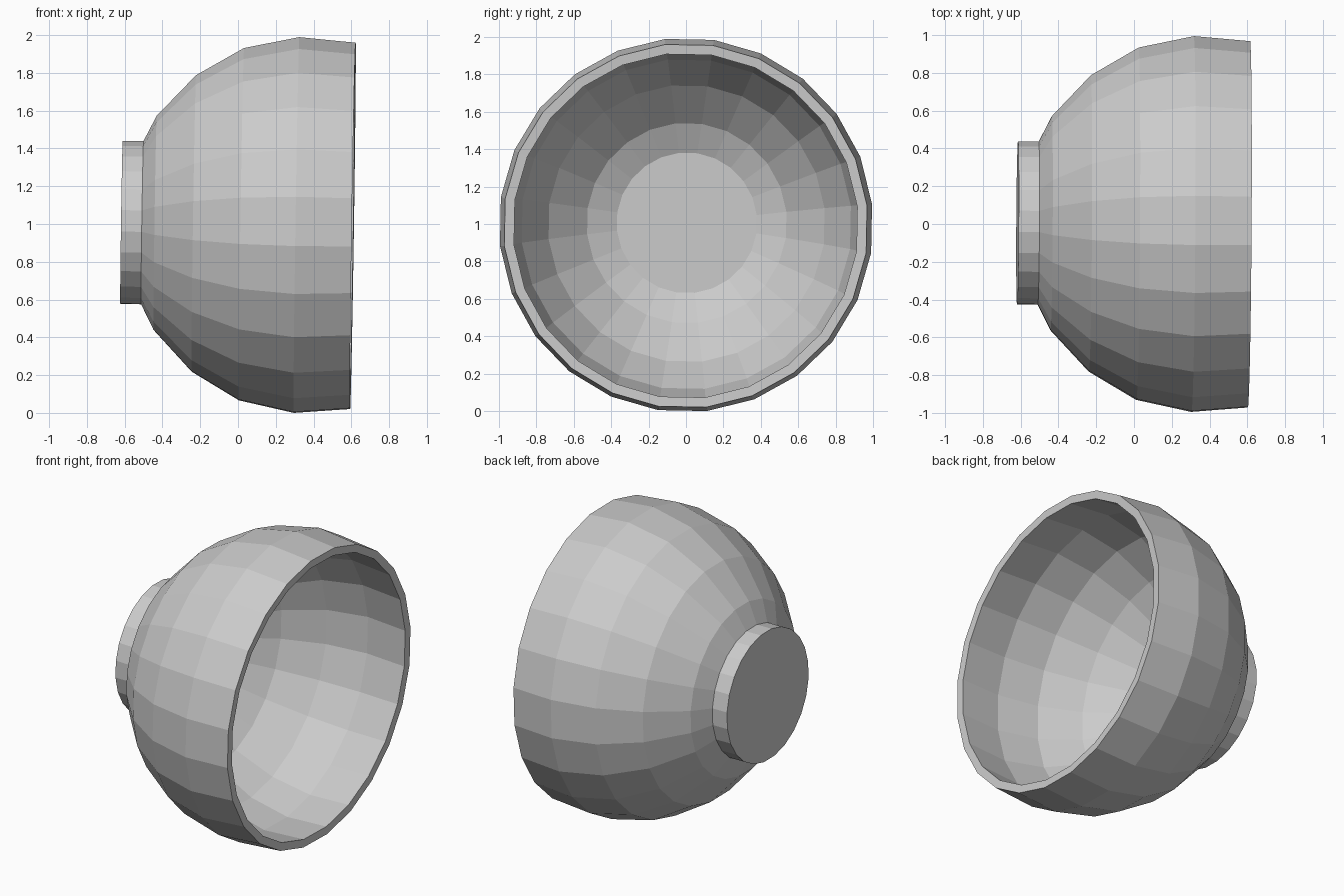
import bpy, bmesh, math
from mathutils import Euler

if "Cube" in bpy.data.objects:
    bpy.data.objects.remove(bpy.data.objects["Cube"])

SIDES = 24
PHASE = math.radians(6.4)

# Bowl cross-section: (distance along axis, silhouette radius), foot to rim to inner floor
PROFILE = [(-0.62, 0.432), (-0.51, 0.432), (-0.442, 0.567), (-0.237, 0.785),
           (0.015, 0.933), (0.307, 0.995), (0.605, 0.970),
           (0.602, 0.918), (0.307, 0.938), (0.038, 0.880),
           (-0.202, 0.738), (-0.395, 0.533), (-0.467, 0.374)]


def lathe(name, profile):
    """Turn a profile around the x axis, with both ends capped."""
    bm = bmesh.new()
    rings = []
    for x, r in profile:
        r *= 1.006
        rings.append([bm.verts.new((x, r * math.cos(PHASE + 2 * math.pi * i / SIDES),
                                    r * math.sin(PHASE + 2 * math.pi * i / SIDES)))
                      for i in range(SIDES)])
    for a, b in zip(rings, rings[1:]):
        for i in range(SIDES):
            j = (i + 1) % SIDES
            bm.faces.new((a[i], a[j], b[j], b[i]))
    bm.faces.new(rings[0])
    bm.faces.new(rings[-1])
    bmesh.ops.recalc_face_normals(bm, faces=bm.faces)
    # Slight lean of the bowl lying on its side
    bmesh.ops.rotate(bm, verts=bm.verts, cent=(0, 0, 0),
                     matrix=Euler((0, 0.015, -0.006)).to_matrix())
    # Rest on the ground, centred
    for k in range(3):
        vals = [v.co[k] for v in bm.verts]
        shift = -min(vals) if k == 2 else -(min(vals) + max(vals)) / 2
        for v in bm.verts:
            v.co[k] += shift
    mesh = bpy.data.meshes.new(name)
    bm.to_mesh(mesh)
    bm.free()
    obj = bpy.data.objects.new(name, mesh)
    bpy.context.collection.objects.link(obj)
    return obj


# Footed bowl
lathe("bowl", PROFILE)
